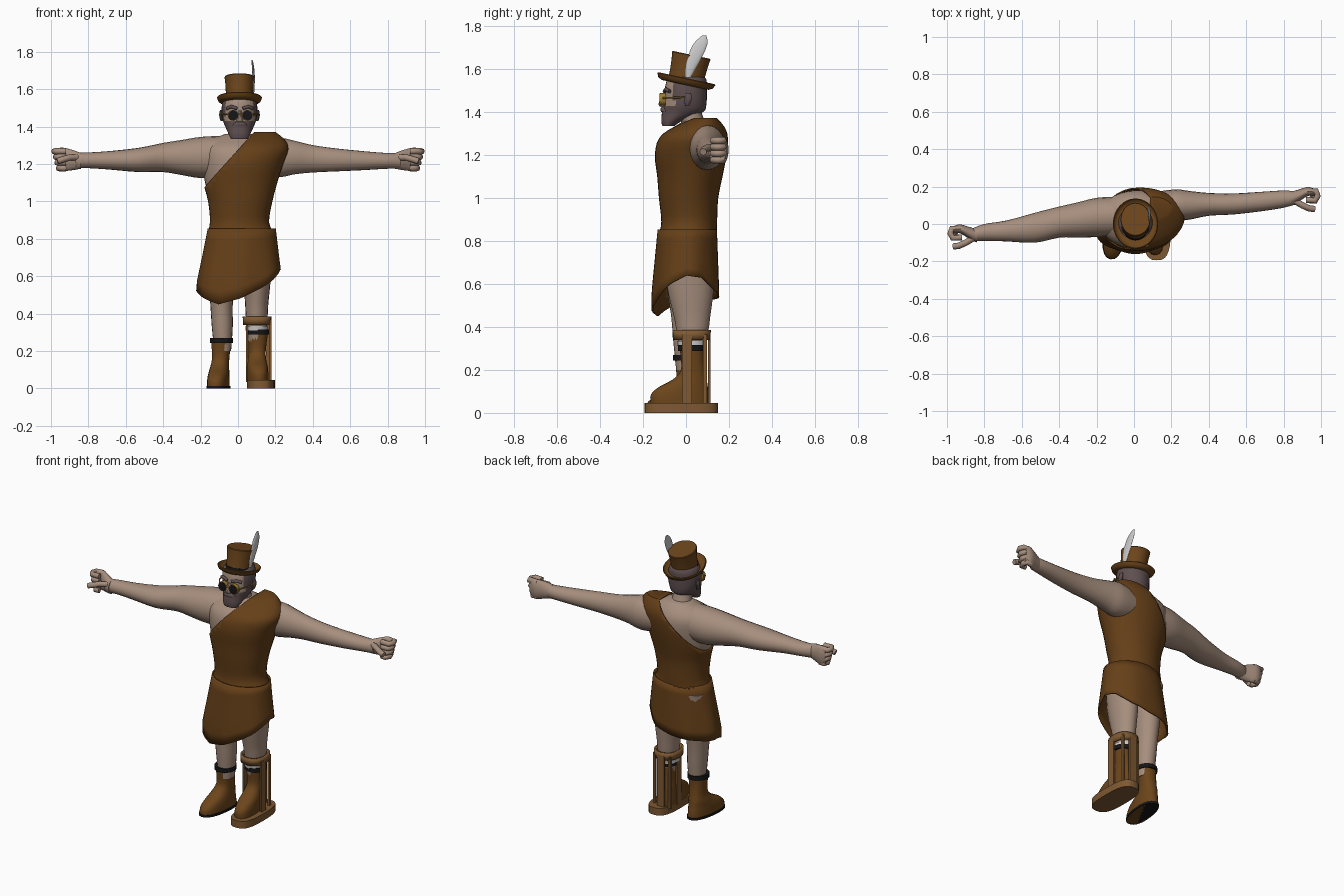
import bpy, bmesh, math
from mathutils import Vector, Matrix

def material(name, r, g, b):
    m = bpy.data.materials.new(name)
    m.diffuse_color = (r, g, b, 1)
    return m

SKIN = material("skin", 0.38, 0.27, 0.205)
CLOTH = material("brown cloth", 0.13, 0.05, 0.009)
LEATHER = material("brown leather", 0.15, 0.06, 0.011)
BRACE = material("tan brace", 0.21, 0.10, 0.032)
HAIR = material("grey hair", 0.115, 0.078, 0.08)
BLACK = material("black", 0.008, 0.008, 0.009)
WHITE = material("off white", 0.6, 0.6, 0.6)
GOLD = material("gold", 0.35, 0.2, 0.03)

def finish(name, bm, mats, thick=0, loc=(0, 0, 0), rot=(0, 0, 0), angle=40):
    bmesh.ops.recalc_face_normals(bm, faces=bm.faces)
    me = bpy.data.meshes.new(name)
    bm.to_mesh(me)
    bm.free()
    ob = bpy.data.objects.new(name, me)
    bpy.context.collection.objects.link(ob)
    for m in (mats if isinstance(mats, list) else [mats]):
        me.materials.append(m)
    ob.location, ob.rotation_euler = loc, rot
    if thick:
        mod = ob.modifiers.new("thickness", 'SOLIDIFY')
        mod.thickness = thick
    bpy.ops.object.select_all(action='DESELECT')
    bpy.context.view_layer.objects.active = ob
    ob.select_set(True)
    bpy.ops.object.shade_smooth_by_angle(angle=math.radians(angle))
    return ob

def refine(rings, k):
    """Catmull-Rom in-between rings"""
    out = []
    for i in range(len(rings) - 1):
        p0, p1, p2, p3 = (rings[min(max(j, 0), len(rings) - 1)] for j in (i - 1, i, i + 1, i + 2))
        for s in range(k):
            t = s / k
            out.append([0.5 * (2 * b + (c - a) * t + (2 * a - 5 * b + 4 * c - d) * t * t
                               + (3 * b - a - 3 * c + d) * t ** 3) for a, b, c, d in zip(p0, p1, p2, p3)])
    return out + [list(rings[-1])]

def skin_rows(bm, rows, caps=True):
    vs = [[bm.verts.new(p) for p in row] for row in rows]
    n = len(vs[0])
    for a, b in zip(vs, vs[1:]):
        for i in range(n):
            bm.faces.new((a[i], a[(i + 1) % n], b[(i + 1) % n], b[i]))
    if caps:
        bm.faces.new(vs[0])
        bm.faces.new(vs[-1])

def loft_bm(rings, axis='z', n=20, k=3, p=1.0, caps=True):
    """rings: x, y, z and two radii (x,y for axis z; y,z for axis x)"""
    rows = []
    for x, y, z, r1, r2 in (refine(rings, k) if k > 1 else rings):
        row = []
        for i in range(n):
            a = 2 * math.pi * i / n
            c, s = math.cos(a), math.sin(a)
            u = max(r1, .001) * math.copysign(abs(c) ** p, c)
            v = max(r2, .001) * math.copysign(abs(s) ** p, s)
            row.append((x + u, y + v, z) if axis == 'z' else (x, y + u, z + v))
        rows.append(row)
    bm = bmesh.new()
    skin_rows(bm, rows, caps)
    return bm

def loft(name, rings, mat, axis='z', n=20, k=3, p=1.0, caps=True, **kw):
    return finish(name, loft_bm(rings, axis, n, k, p, caps), mat, **kw)

def tube(name, pts, r, mat):
    cu = bpy.data.curves.new(name, 'CURVE')
    cu.dimensions, cu.bevel_depth, cu.bevel_resolution, cu.use_fill_caps = '3D', r, 2, True
    sp = cu.splines.new('POLY')
    sp.points.add(len(pts) - 1)
    for q, co in zip(sp.points, pts):
        q.co = (*co, 1)
    cu.materials.append(mat)
    bpy.context.collection.objects.link(bpy.data.objects.new(name, cu))

def box(name, c, size, mat):
    bm = bmesh.new()
    bmesh.ops.create_cube(bm, size=1, matrix=Matrix.Translation(c) @ Matrix.Diagonal((*size, 1)))
    finish(name, bm, mat)

# torso, and one-shouldered tunic top cut on a diagonal
TORSO = [(.015, .008, .83, .18, .135), (.008, .015, .89, .158, .13), (.012, .012, 1.0, .172, .138),
         (.012, .018, 1.1, .198, .152), (.02, .022, 1.2, .222, .167), (.035, .035, 1.28, .235, .16),
         (.05, .06, 1.33, .2, .12), (.1, .09, 1.372, .1, .055)]
bare = [(x, y, z, a * .95, b * .94) for x, y, z, a, b in TORSO[:5]]
bare += [(.01, .03, 1.28, .2, .145), (.01, .045, 1.33, .15, .1), (.01, .05, 1.36, .08, .06)]
loft("chest", bare, SKIN, n=32)
bm = loft_bm(TORSO, n=36)
bmesh.ops.bisect_plane(bm, geom=bm.verts[:] + bm.edges[:] + bm.faces[:], plane_co=(.08, 0, 1.365),
                       plane_no=(-.295, 0, .265), clear_outer=True)
bmesh.ops.delete(bm, geom=[f for f in bm.faces if f.calc_center_median().z < .831], context='FACES_ONLY')
finish("tunic_top", bm, CLOTH, thick=.008)

# skirt with a slanted hem, one hem height every 30 degrees from +x
HEM = [.64, .63, .57, .54, .53, .52, .52, .49, .45, .48, .535, .6]
rows, n = [], 48
for j in range(7):
    t, row = j / 6, []
    for i in range(n):
        a = 2 * math.pi * i / n
        f = i / 4
        h0, h1 = HEM[int(f) % 12], HEM[(int(f) + 1) % 12]
        hem = h0 + (h1 - h0) * (f % 1)
        z = .855 + (hem - .855) * t
        w = min(1, (.855 - z) / .3)
        fold = 1 + .02 * w * math.sin(7 * a)
        row.append((.008 + .012 * (1 - w) + (.182 + .048 * w) * fold * math.cos(a),
                    .006 - .006 * w + (.138 + .02 * w) * fold * math.sin(a), z))
    rows.append(row)
bm = bmesh.new()
skin_rows(bm, rows, caps=False)
finish("skirt", bm, CLOTH, thick=.008)

# arms and hands
loft("left_arm", [(0, .045, 1.25, .1, .1), (-.1, .04, 1.24, .105, .11), (-.2, .035, 1.235, .105, .11),
                  (-.3, .022, 1.235, .094, .094), (-.4, .01, 1.235, .083, .078), (-.53, -.02, 1.222, .08, .065),
                  (-.68, -.037, 1.22, .056, .05), (-.8, -.045, 1.22, .045, .042), (-.87, -.06, 1.22, .034, .042)],
     SKIN, axis='x')
loft("right_arm", [(.1, .09, 1.235, .08, .09), (.22, .1, 1.235, .085, .105), (.3, .1, 1.235, .076, .09),
                   (.4, .105, 1.228, .061, .073), (.53, .107, 1.222, .056, .061), (.68, .12, 1.218, .052, .05),
                   (.8, .133, 1.217, .046, .042), (.87, .14, 1.217, .034, .042)], SKIN, axis='x')
for side, s, dy in (("right", 1, 0), ("left", -1, -.2)):
    loft(side + "_palm", [(s * x, y + dy, z, a, b) for x, y, z, a, b in (
        (.84, .137, 1.217, .036, .042), (.88, .152, 1.221, .032, .053), (.93, .174, 1.225, .024, .062),
        (.965, .17, 1.23, .018, .056))], SKIN, axis='x')
    for i in range(4):
        z = 1.178 + .03 * i
        e = .008 * i
        tube(f"{side}_finger_{i + 1}", [(s * x, y + dy, z) for x, y in (
            (.92, .172), (.95 + e, .175), (.958 + e, .15), (.945 + e, .125), (.92, .128))], .0165, SKIN)
    tube(side + "_thumb", [(s * x, y + dy, z) for x, y, z in (
        (.85, .13, 1.235), (.9, .1, 1.235), (.935, .084, 1.225), (.965, .08, 1.215))], .017, SKIN)

# neck and head: hair and beard everywhere except the face
loft("neck", [(.005, .05, 1.3, .075, .065), (.005, .03, 1.36, .058, .055), (.008, .01, 1.43, .058, .055)], SKIN)
bm = loft_bm([(.008, -.082, 1.335, .046, .028), (.008, -.066, 1.36, .058, .049), (.008, -.017, 1.4, .076, .095),
              (.008, -.006, 1.43, .088, .1), (.008, -.001, 1.47, .094, .098), (.008, 0, 1.52, .094, .097),
              (.008, .005, 1.56, .08, .085), (.008, .005, 1.59, .03, .03)], n=28)
for f in bm.faces:
    c = f.calc_center_median()
    f.material_index = 1 if c.y < -.055 and 1.43 < c.z < 1.56 else 0
finish("head", bm, [HAIR, SKIN])
loft("nose", [(.01, -.1, 1.425, .016, .02), (.01, -.105, 1.44, .017, .024), (.01, -.095, 1.485, .009, .014)], SKIN, n=10)
loft("moustache", [(.01, -.096, 1.4, .042, .02), (.01, -.098, 1.415, .035, .022), (.01, -.095, 1.428, .02, .016)], HAIR, n=14)
for s in (-1, 1):
    tube("eyebrow", [(.01 + s * .015, -.1, 1.497), (.01 + s * .045, -.094, 1.507), (.01 + s * .07, -.076, 1.497)], .009, HAIR)
    loft("ear", [(.008 + s * .094, .005, 1.43, .007, .01), (.008 + s * .1, .01, 1.46, .009, .018),
                 (.008 + s * .097, .01, 1.49, .007, .014)], HAIR, n=10)

# round glasses
for s in (-1, 1):
    x = .012 + s * .038
    for name, r, d, y, m in (("lens_rim", .029, .024, -.108, GOLD), ("dark_lens", .026, .007, -.119, BLACK)):
        bm = bmesh.new()
        bmesh.ops.create_cone(bm, cap_ends=True, segments=20, radius1=r, radius2=r, depth=d,
                              matrix=Matrix.Translation((x, y, 1.46)) @ Matrix.Rotation(math.pi / 2, 4, 'X'))
        finish(name, bm, m)
    tube("glasses_arm", [(x + s * .027, -.108, 1.466), (.01 + s * .098, -.06, 1.468), (.01 + s * .1, .01, 1.47)], .004, GOLD)
tube("glasses_bridge", [(-.003, -.118, 1.465), (.027, -.118, 1.465)], .004, GOLD)

# tilted top hat, band and feather
def hat_part(name, profile, mat):
    loft(name, [(0, 0, z, r, r * 1.14) for r, z in profile], mat, n=32, k=1,
         loc=(.008, -.003, 1.533), rot=(math.radians(-12), 0, 0))
hat_part("hat_brim", [(.001, -.006), (.098, -.006), (.114, .004), (.121, .022), (.117, .026), (.108, .01), (.095, .004), (.07, .006)], LEATHER)
hat_part("hat_crown", [(.073, 0), (.073, .05), (.076, .1), (.08, .133), (.077, .137)], LEATHER)
hat_part("hat_band", [(.0765, .003), (.0765, .026)], BLACK)
loft("feather", [(.078, .003, 1.535, .004, .006), (.082, .02, 1.6, .006, .022), (.083, .045, 1.665, .007, .034),
                 (.08, .068, 1.72, .006, .032), (.075, .085, 1.757, .003, .01)], WHITE, n=12)

# legs
loft("left_leg", [(-.085, .01, .8, .085, .11), (-.088, .005, .6, .072, .095), (-.088, .005, .45, .06, .074),
                  (-.084, .005, .33, .056, .064), (-.082, .005, .2, .045, .05)], SKIN)
loft("right_leg", [(.1, .01, .8, .085, .11), (.102, .02, .6, .074, .11), (.1, .028, .45, .062, .085),
                   (.1, .03, .38, .058, .074), (.1, .028, .25, .045, .05)], SKIN)

# boots: shaft and foot in one loft, dark cuff on top
def boot(side, loc, turn, top):
    kw = dict(loc=loc, rot=(0, 0, math.radians(turn)))
    loft(side + "_boot", [(0, -.05, .0, .056, .138), (0, -.05, .04, .056, .136), (0, -.035, .075, .054, .115),
                          (0, -.005, .11, .05, .08), (.003, .01, .15, .046, .058), (.006, .008, top - .06, .049, .054),
                          (.008, .005, top, .055, .058)], LEATHER, p=.85, **kw)
    loft(side + "_boot_cuff", [(.008, .005, top - .024, .062, .066), (.008, .005, top + .002, .062, .066)], BLACK, k=1, **kw)
boot("left", (-.098, .0, .0), -8, .268)
boot("right", (.1, .022, .045), 5, .268)
loft("left_boot_sole", [(0, -.05, 0, .06, .141), (0, -.05, .014, .06, .141)], BLACK, k=1, p=.85,
     loc=(-.098, 0, 0), rot=(0, 0, math.radians(-8)))
loft("right_sock", [(.1, .028, .31, .061, .066), (.1, .028, .335, .061, .07)], WHITE, k=1)

# walking brace: platform, knee collar and struts
loft("brace_platform", [(.122, -.022, 0, .075, .172), (.122, -.022, .045, .075, .172)], BRACE, k=1, n=28, p=.7)
loft("brace_collar", [(.102, .026, .34, .075, .087), (.102, .026, .385, .077, .09)], BRACE, k=1, n=24, p=.85,
     caps=False, thick=.012)
for name, c, size in (("outer", (.172, .005, .2), (.012, .046, .33)), ("inner", (.037 + .012, .005, .2), (.01, .046, .33)),
                      ("back", (.1, .108, .2), (.05, .012, .33)),
                      ("outer_rear", (.158, .088, .2), (.014, .018, .33)), ("inner_rear", (.05, .088, .2), (.014, .018, .33))):
    box("brace_strut_" + name, c, size, BRACE)
